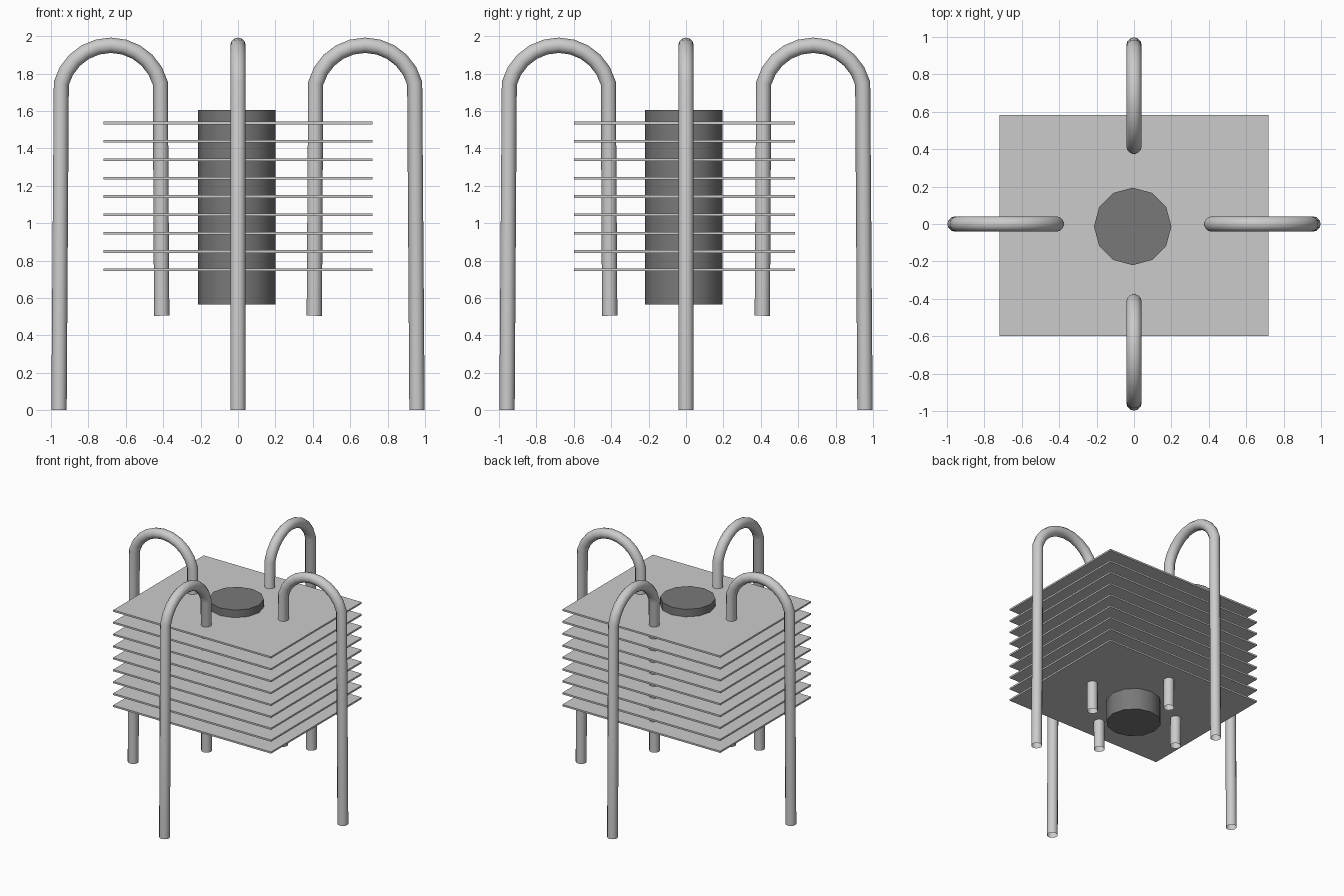
import bpy
import math
from mathutils import Matrix

old = bpy.data.objects.get("Cube")
if old:
    bpy.data.objects.remove(old, do_unlink=True)


def make_material(name, grey):
    mat = bpy.data.materials.new(name)
    mat.use_nodes = True
    colour = (grey, grey, grey, 1)
    mat.diffuse_color = colour
    mat.node_tree.nodes["Principled BSDF"].inputs["Base Color"].default_value = colour
    return mat


light_grey = make_material("light grey metal", 0.6)
dark_grey = make_material("dark grey core", 0.19)


def finish(obj, name, mat):
    obj.name = name
    obj.data.materials.clear()
    obj.data.materials.append(mat)


# Central twelve-sided core
bpy.ops.mesh.primitive_cylinder_add(vertices=12, radius=0.207, depth=1.04,
                                    location=(-0.007, -0.013, 1.085))
finish(bpy.context.object, "core", dark_grey)
bpy.ops.object.shade_smooth_by_angle(angle=math.radians(40))

# Stack of thin rectangular fins
for i in range(9):
    z = 0.75 + i * 0.0982
    bpy.ops.mesh.primitive_cube_add(size=1, location=(0, -0.008, z))
    fin = bpy.context.object
    fin.scale = (1.44, 1.18, 0.014)
    bpy.ops.object.transform_apply(location=False, rotation=False, scale=True)
    finish(fin, f"fin_{i + 1}", light_grey)


# Hooked pipe: long outer leg, arched top, short inner leg
def make_pipe(name, turn):
    centre, arch_z, radius = 0.68, 1.677, 0.274
    path = [(0.957, 0.0)]
    for step in range(1, 12):
        a = math.radians(15 * step)
        path.append((centre + radius * math.cos(a), arch_z + radius * math.sin(a)))
    path.append((0.408, 0.505))

    curve = bpy.data.curves.new(name, "CURVE")
    curve.dimensions = "3D"
    curve.bevel_depth = 0.041
    curve.bevel_resolution = 4
    curve.use_fill_caps = False
    spline = curve.splines.new("POLY")
    spline.points.add(len(path) - 1)
    for point, (x, z) in zip(spline.points, path):
        point.co = (x, 0, z, 1)
    obj = bpy.data.objects.new(name, curve)
    bpy.context.collection.objects.link(obj)
    obj.matrix_world = Matrix.Rotation(math.radians(turn), 4, "Z")

    bpy.ops.object.select_all(action="DESELECT")
    obj.select_set(True)
    bpy.context.view_layer.objects.active = obj
    bpy.ops.object.convert(target="MESH")
    obj = bpy.context.object
    finish(obj, name, light_grey)
    bpy.ops.object.shade_smooth_by_angle(angle=math.radians(40))


for side, turn in (("left", 0), ("back", 90), ("right", 180), ("front", 270)):
    make_pipe(side + "_pipe", turn)
